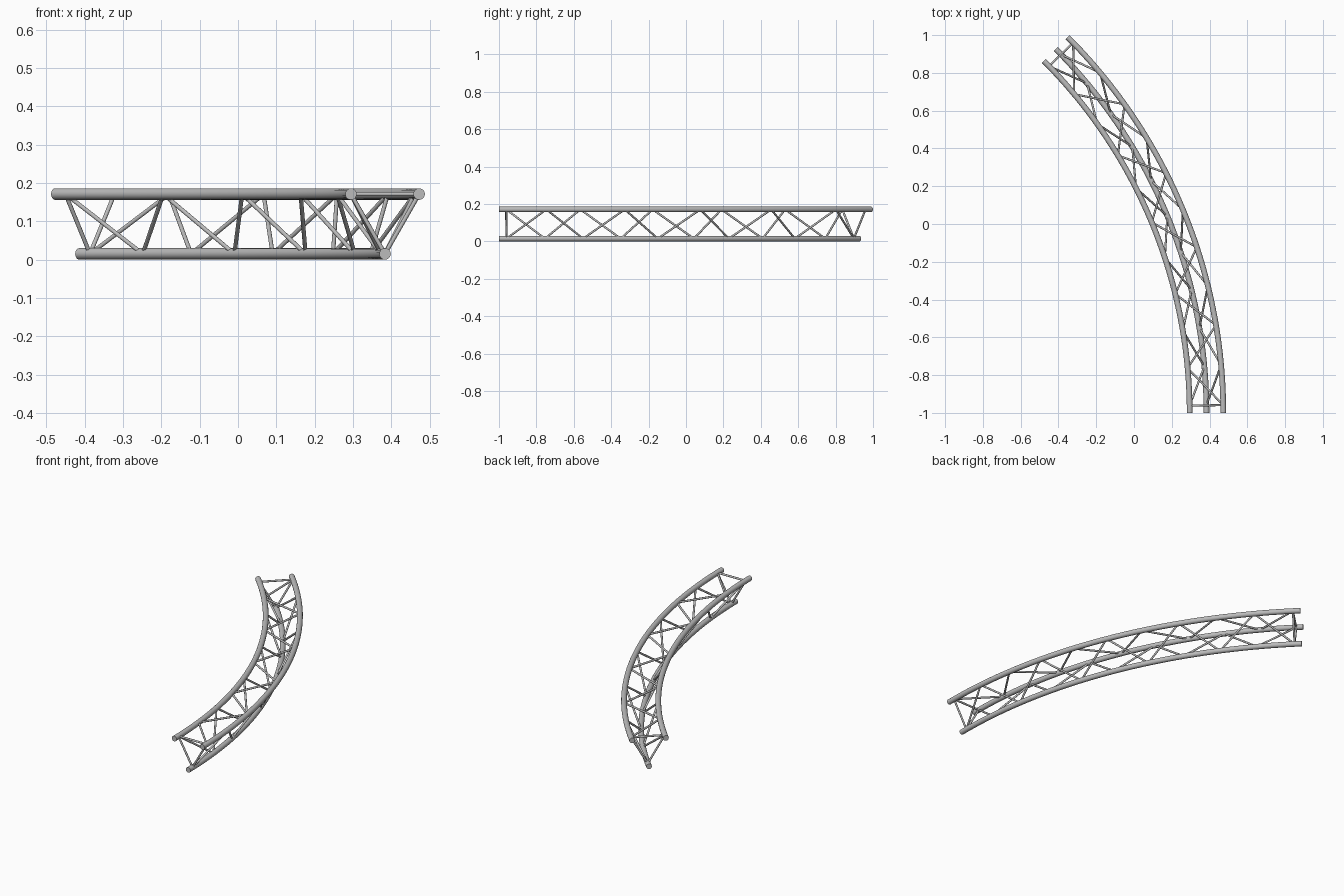
import bpy
import bmesh
import math
from mathutils import Matrix, Vector

cube = bpy.data.objects.get("Cube")
if cube:
    bpy.data.objects.remove(cube, do_unlink=True)

CHORD_R = 0.015
BRACE_R = 0.0055
SWEEP = math.radians(45)
STEPS = 10                       # bays along the arc
END_GAP = math.radians(0.84)     # end frames sit just inside the chord ends
CENTRE = Vector((0.4727 - 2.813, -1.0, 0.0))
# chord name -> (bend radius, height)
CHORDS = {
    "outer": (2.813, 0.171),
    "inner": (2.635, 0.171),
    "lower": (2.724, 0.015),
}

aluminium = bpy.data.materials.new("aluminium grey")
aluminium.use_nodes = True
colour = (0.5, 0.5, 0.5, 1.0)
aluminium.diffuse_color = colour
aluminium.node_tree.nodes["Principled BSDF"].inputs["Base Color"].default_value = colour


def finish(bm, name):
    """Turn a bmesh into a smooth-shaded object with sharp caps."""
    bmesh.ops.recalc_face_normals(bm, faces=bm.faces)
    mesh = bpy.data.meshes.new(name)
    bm.to_mesh(mesh)
    bm.free()
    mesh.materials.append(aluminium)
    obj = bpy.data.objects.new(name, mesh)
    bpy.context.collection.objects.link(obj)
    bpy.ops.object.select_all(action='DESELECT')
    obj.select_set(True)
    bpy.context.view_layer.objects.active = obj
    bpy.ops.object.shade_smooth_by_angle(angle=math.radians(40))


def node(chord, k):
    """Centre point of a chord at bay line k."""
    radius, z = CHORDS[chord]
    a = END_GAP + (SWEEP - 2 * END_GAP) * k / STEPS
    return CENTRE + Vector((radius * math.cos(a), radius * math.sin(a), z))


def add_rod(bm, p, q):
    d = q - p
    turn = d.to_track_quat('Z', 'Y').to_matrix().to_4x4()
    bmesh.ops.create_cone(bm, cap_ends=True, segments=12, radius1=BRACE_R,
                          radius2=BRACE_R, depth=d.length,
                          matrix=Matrix.Translation((p + q) / 2) @ turn)


# Curved main tubes: a circle spun about the bend centre, then capped
for name, (radius, z) in CHORDS.items():
    bm = bmesh.new()
    start = CENTRE + Vector((radius, 0, z))
    bmesh.ops.create_circle(bm, segments=20, radius=CHORD_R,
                            matrix=Matrix.Translation(start) @ Matrix.Rotation(math.pi / 2, 4, 'X'))
    bmesh.ops.spin(bm, geom=bm.verts[:] + bm.edges[:], cent=CENTRE, axis=(0, 0, 1),
                   angle=SWEEP, steps=40)
    bmesh.ops.holes_fill(bm, edges=[e for e in bm.edges if e.is_boundary], sides=0)
    finish(bm, name + "_chord")

# Zigzag braces on each face: first chord on even bay lines, second on odd
FACES = {"top": ("outer", "inner"), "inner_side": ("inner", "lower"),
         "outer_side": ("lower", "outer")}
for name, pair in FACES.items():
    bm = bmesh.new()
    for k in range(STEPS):
        add_rod(bm, node(pair[k % 2], k), node(pair[(k + 1) % 2], k + 1))
    finish(bm, name + "_zigzag_braces")

# Triangular frames closing both ends
for name, k in (("front", 0), ("back", STEPS)):
    bm = bmesh.new()
    for a, b in FACES.values():
        add_rod(bm, node(a, k), node(b, k))
    finish(bm, name + "_end_frame")
